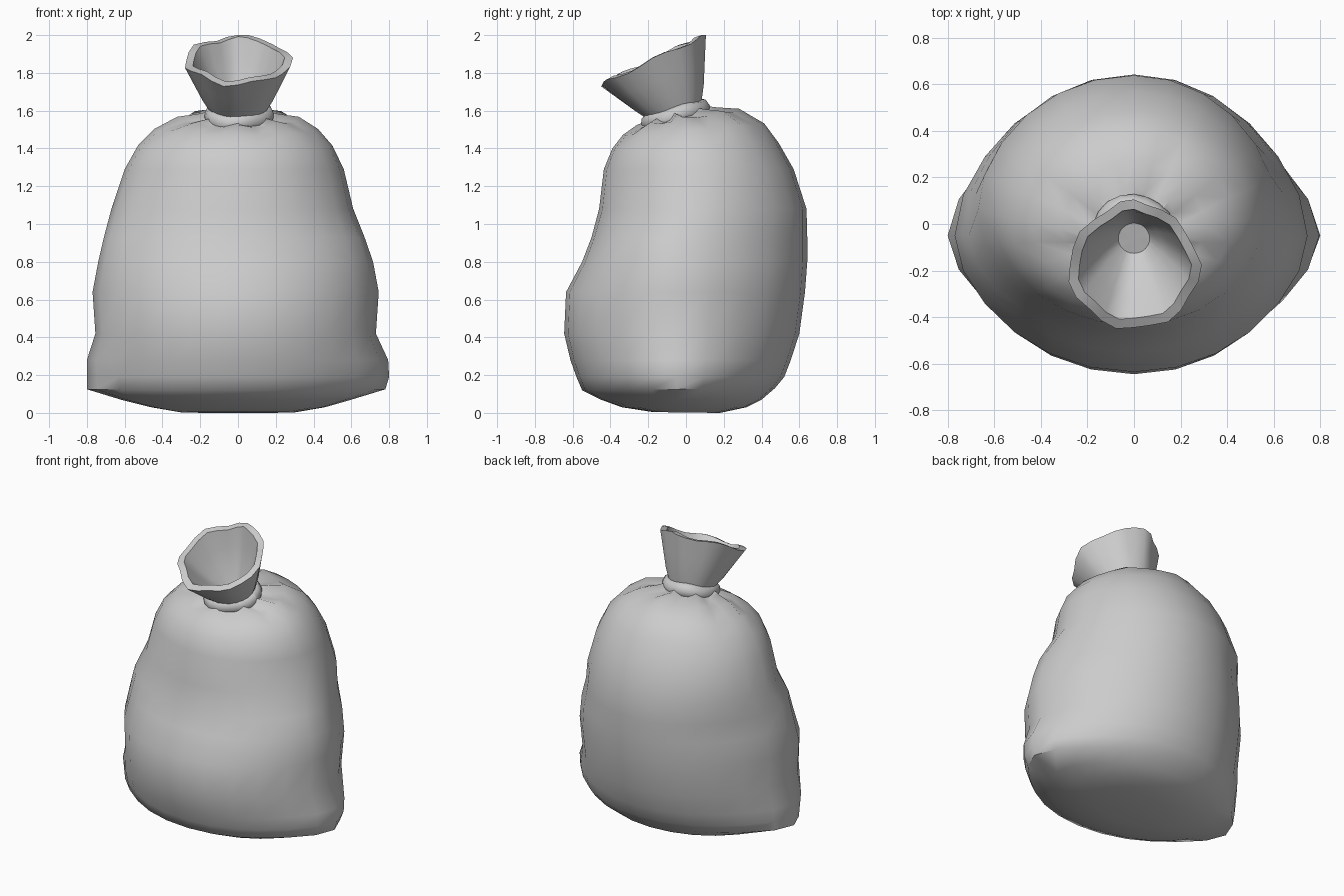
import bpy, bmesh, math
from mathutils import Vector, Matrix

if "Cube" in bpy.data.objects:
    bpy.data.objects.remove(bpy.data.objects["Cube"])

TAU = math.tau


def loft(name, loops, cap_start=True, cap_end=True, angle=50):
    """Skin a list of closed point loops into one smooth object."""
    bm = bmesh.new()
    rows = [[bm.verts.new(p) for p in loop] for loop in loops]
    n = len(rows[0])
    for a, b in zip(rows, rows[1:]):
        for i in range(n):
            j = (i + 1) % n
            bm.faces.new((a[i], a[j], b[j], b[i]))
    for row, wanted in ((rows[0], cap_start), (rows[-1], cap_end)):
        if wanted:
            c = bm.verts.new(sum((v.co for v in row), Vector()) / n)
            for i in range(n):
                bm.faces.new((row[i], row[(i + 1) % n], c))
    bmesh.ops.recalc_face_normals(bm, faces=bm.faces)
    mesh = bpy.data.meshes.new(name)
    bm.to_mesh(mesh)
    bm.free()
    ob = bpy.data.objects.new(name, mesh)
    bpy.context.collection.objects.link(ob)
    bpy.ops.object.select_all(action='DESELECT')
    ob.select_set(True)
    bpy.context.view_layer.objects.active = ob
    bpy.ops.object.shade_smooth_by_angle(angle=math.radians(angle))
    return ob


# Sack body: left, right, front, back, z front, z back, corner pull, pleat depth
BODY = [
    (.30, .30, -.18, .18, .005, .000, .00, 0),
    (.46, .46, -.34, .32, .030, .030, .00, 0),
    (.62, .60, -.45, .40, .070, .070, .05, 0),
    (.80, .78, -.55, .47, .120, .130, .14, 0),
    (.80, .80, -.58, .52, .190, .190, .13, 0),
    (.80, .795, -.612, .555, .28, .28, .11, 0),
    (.755, .73, -.645, .60, .42, .42, .06, 0),
    (.77, .745, -.635, .63, .64, .64, .06, 0),
    (.74, .715, -.55, .642, .80, .80, .05, 0),
    (.71, .67, -.50, .642, .93, .93, .04, 0),
    (.67, .61, -.46, .638, 1.08, 1.08, .03, 0),
    (.60, .56, -.435, .57, 1.29, 1.29, .02, 0),
    (.53, .50, -.39, .49, 1.40, 1.43, .00, 0),
    (.44, .42, -.33, .41, 1.47, 1.53, .00, .01),
    (.31, .31, -.25, .27, 1.515, 1.60, .00, .04),
    (.20, .20, -.19, .15, 1.53, 1.60, .00, .07),
    (.13, .13, -.17, .07, 1.55, 1.61, .00, .07),
]
N = 24


def body_loop(l, r, f, b, zf, zb, ear, pleat):
    yc = -.05 if zf < 1 else (f + b) / 2 - .03
    pts = []
    for i in range(N):
        a = TAU * i / N
        c, s = math.cos(a), math.sin(a)
        k = 1 + pleat * math.cos(8 * a)
        w = (r if c > 0 else l) * (1 - ear * (1 - abs(c) ** 8))
        y = yc + s * ((b - yc) if s > 0 else (yc - f))
        z = (zf + zb) / 2 + (zb - zf) / 2 * s + pleat * .25 * math.cos(8 * a)
        pts.append((w * c * k, yc + (y - yc) * k, z))
    return pts


loft("sack_body", [body_loop(*row) for row in BODY])

# Flared mouth above the tie: outer skin up to the rim, then the inside down
M = 24
BASE = Vector((0, -.055, 1.585))
RIM = Vector((0, -.175, 1.87))


def mouth_loop(t, shrink, base_r, drop=0):
    pts = []
    for i in range(M):
        a = TAU * i / M
        c, s = math.cos(a), math.sin(a)
        wave = 1 + .035 * math.cos(7 * a + .6)
        low = BASE + Vector((c, s * .96, s * .28)) * base_r
        back = 1 - .22 * max(s, 0) ** 1.5
        ripple = .012 * math.sin(5 * a + 1)
        high = RIM + Vector((.283 * c * back, .275 * s, .13 * s + ripple)) * shrink
        high = RIM + (high - RIM) * wave
        high.z = min(high.z, 2.0)
        p = low.lerp(high, t)
        p.z -= drop
        pts.append(p)
    return pts


loft("sack_mouth", [
    mouth_loop(0, 1, .14),
    mouth_loop(.3, 1, .15),
    mouth_loop(.65, 1, .15),
    mouth_loop(1, 1, .15),
    mouth_loop(1, .85, .12, -.004),
    mouth_loop(.65, .83, .10),
    mouth_loop(.3, .80, .08),
    mouth_loop(.05, .75, .06),
], cap_start=False, angle=40)

# Cord band tied round the neck, tilted forward
tilt = Matrix.Translation((0, -.055, 1.572)) @ Matrix.Rotation(math.radians(16), 4, 'X')
band = []
for i in range(20):
    a = TAU * i / 20
    loop = []
    for j in range(8):
        b = TAU * j / 8
        r = .142 + .006 * math.cos(3 * a) + .045 * math.cos(b)
        z = .052 * math.sin(b) + .005 * math.sin(4 * a)
        loop.append(tilt @ Vector((r * math.cos(a), r * 1.02 * math.sin(a), z)))
    band.append(loop)
loft("neck_tie", band + [band[0]], False, False, 70)
